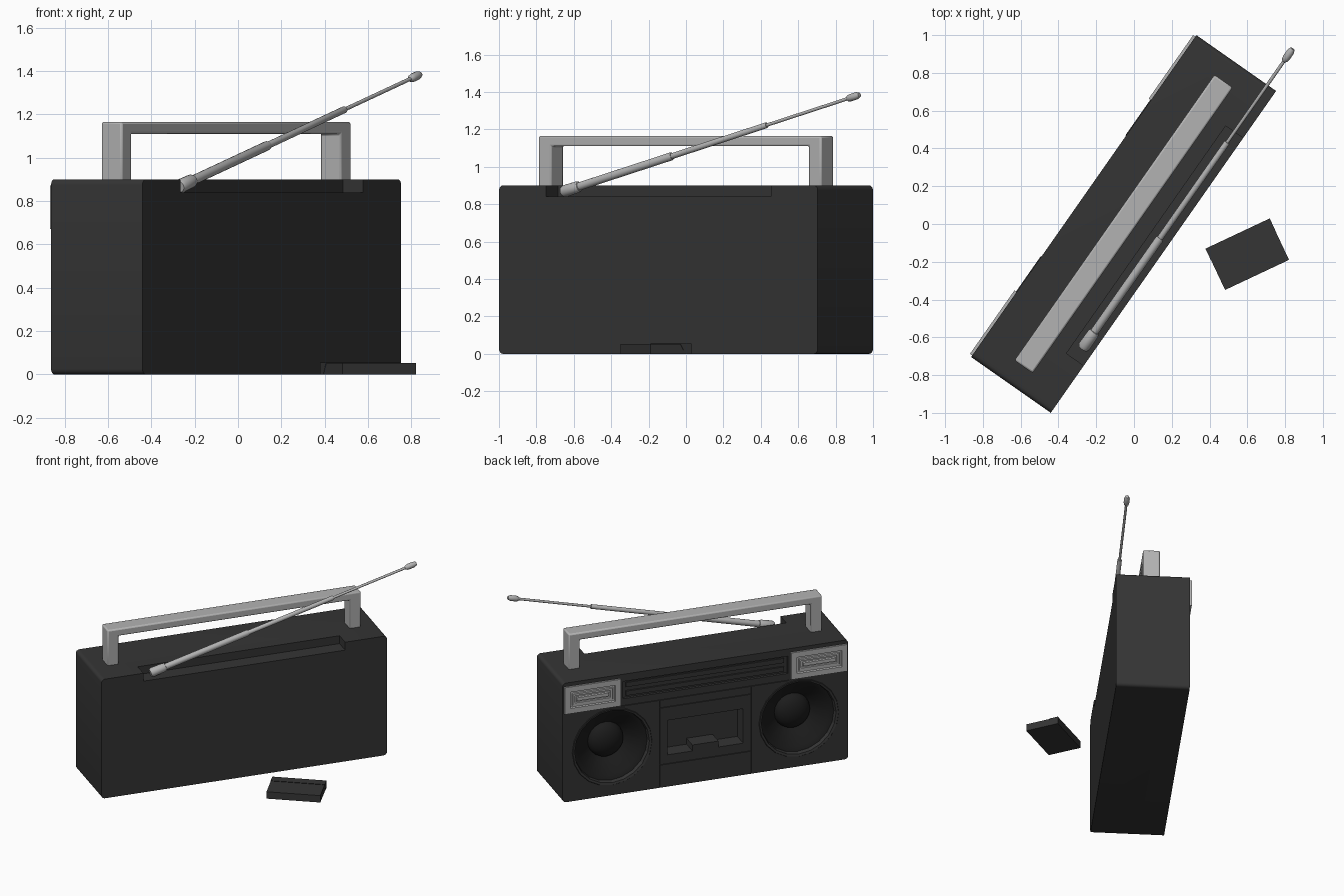
import bpy, bmesh, math
from mathutils import Matrix, Vector

if "Cube" in bpy.data.objects:
    bpy.data.objects.remove(bpy.data.objects["Cube"])

# Radio is modelled square-on (speakers face +y), then turned 55 degrees
TURN = Matrix.Translation((-0.055, 0, 0)) @ Matrix.Rotation(math.radians(55), 4, 'Z')
FRONT = 0.2575


def material(name, v):
    m = bpy.data.materials.new(name)
    m.diffuse_color = (v, v, v, 1)
    m.use_nodes = True
    m.node_tree.nodes["Principled BSDF"].inputs["Base Color"].default_value = m.diffuse_color
    return m


DARK = material("dark_plastic", 0.035)
BLACK = material("black_cone", 0.012)
SILVER = material("silver", 0.45)


def finish(name, bm, mat=None, matrix=TURN, smooth=False):
    bmesh.ops.remove_doubles(bm, verts=bm.verts, dist=1e-5)
    bmesh.ops.recalc_face_normals(bm, faces=bm.faces)
    me = bpy.data.meshes.new(name)
    bm.to_mesh(me)
    bm.free()
    ob = bpy.data.objects.new(name, me)
    bpy.context.collection.objects.link(ob)
    ob.matrix_world = matrix
    if mat:
        me.materials.append(mat)
    if smooth:
        bpy.ops.object.select_all(action='DESELECT')
        ob.select_set(True)
        bpy.context.view_layer.objects.active = ob
        bpy.ops.object.shade_smooth_by_angle(angle=math.radians(35))
    return ob


def prism(name, pts, y0, y1, mat=None, matrix=TURN, smooth=False):
    """Extrude an x/z outline along y."""
    bm = bmesh.new()
    a = [bm.verts.new((x, y0, z)) for x, z in pts]
    b = [bm.verts.new((x, y1, z)) for x, z in pts]
    bm.faces.new(a)
    bm.faces.new(b)
    for i in range(len(pts)):
        j = (i + 1) % len(pts)
        bm.faces.new((a[i], a[j], b[j], b[i]))
    return finish(name, bm, mat, matrix, smooth)


def rect(x0, x1, z0, z1):
    return [(x0, z0), (x1, z0), (x1, z1), (x0, z1)]


def rounded(x0, x1, z0, z1, r, n=4):
    pts = []
    for k, (cx, cz) in enumerate(rect(x0 + r, x1 - r, z0 + r, z1 - r)):
        for i in range(n + 1):
            a = math.pi * (1 + k / 2 + i / n / 2)
            pts.append((cx + r * math.cos(a), cz + r * math.sin(a)))
    return pts


def lathe(name, profile, matrix, sides, mat, smooth=True):
    """Revolve (radius, height) points about local z."""
    bm = bmesh.new()
    rings = [[bm.verts.new((r * math.cos(2 * math.pi * i / sides),
                            r * math.sin(2 * math.pi * i / sides), h))
              for i in range(sides)] for r, h in profile]
    for p, q in zip(rings, rings[1:]):
        for i in range(sides):
            j = (i + 1) % sides
            bm.faces.new((p[i], p[j], q[j], q[i]))
    return finish(name, bm, mat, matrix, smooth)


def stepped_panel(name, x0, x1, z0, z1, steps, mat):
    """Nested rectangles given as (inset, y), closed by the last one."""
    bm = bmesh.new()
    rings = [[bm.verts.new((x, y, z)) for x, z in rect(x0 + d, x1 - d, z0 + d, z1 - d)]
             for d, y in steps]
    for p, q in zip(rings, rings[1:]):
        for i in range(4):
            j = (i + 1) % 4
            bm.faces.new((p[i], p[j], q[j], q[i]))
    bm.faces.new(rings[-1])
    bm.faces.new(rings[0])
    return finish(name, bm, mat)


def cut(target, cutter):
    cutter.hide_render = True
    cutter.hide_viewport = False
    cutter.display_type = 'WIRE'
    m = target.modifiers.new(cutter.name, 'BOOLEAN')
    m.operation, m.solver, m.object = 'DIFFERENCE', 'EXACT', cutter


# Cabinet with rounded end edges
body = prism("cabinet", rounded(-1.04, 1.04, 0, 0.9, 0.025), -FRONT, FRONT, DARK, smooth=True)

# Antenna trough in the rear top edge
cut(body, prism("trough_cutter", rect(-0.735, 0.735, 0.84, 1), -0.4, -0.145))
# Tape window with a tab at its lower edge
window = [(-0.275, 0.24), (-0.095, 0.24), (-0.095, 0.285), (0.095, 0.285),
          (0.095, 0.24), (0.275, 0.24), (0.275, 0.5), (-0.275, 0.5)]
cut(body, prism("window_cutter", window, 0.14, 0.4, BLACK))
# Tuning dial recess
cut(body, prism("dial_cutter", rect(-0.6, 0.6, 0.715, 0.845), FRONT - 0.02, 0.4))
# Panel seams
w = 0.004
seams = [rect(-0.61, 0.61, 0.66, 0.66 + w), rect(-0.331, 0.331, 0.6, 0.6 + w),
         rect(-0.331, 0.331, 0.17, 0.17 + w),
         rect(-0.335, -0.335 + w, -0.1, 0.6595), rect(0.331, 0.335, -0.1, 0.6595)]
for i, s in enumerate(seams):
    cut(body, prism(f"seam_cutter_{i}", s, FRONT - 0.008, 0.4))

# Dial strip and bars
for i, z in enumerate((0.73, 0.795)):
    prism(f"dial_bar_{i}", rect(-0.575, 0.575, z, z + 0.035), FRONT - 0.022, FRONT - 0.008, DARK)

# Speakers and silver meter plates, one at each side
for side, s in (("right", -1), ("left", 1)):
    at = TURN @ Matrix.Translation((0.68 * s, FRONT, 0.366)) @ Matrix.Rotation(-math.pi / 2, 4, 'X')
    cut(body, lathe(f"speaker_cutter_{side}", [(0, -0.17), (0.285, -0.17), (0.285, 0.1), (0, 0.1)],
                    at, 20, BLACK, False))
    lathe(f"speaker_rim_{side}", [(0.284, -0.03), (0.291, 0.0), (0.288, 0.004), (0.272, 0.0), (0.266, -0.03)],
          at, 20, DARK, False)
    lathe(f"speaker_cone_{side}", [(0.284, -0.025), (0.265, -0.03), (0.235, -0.045), (0.125, -0.14)],
          at, 20, BLACK)
    lathe(f"speaker_dome_{side}", [(0.13 * math.cos(a), -0.14 + 0.075 * math.sin(a))
                                   for a in (math.pi / 2 * k / 5 for k in range(6))], at, 20, BLACK)
    a, b = sorted((0.62 * s, 1.03 * s))
    stepped_panel(f"meter_plate_{side}", a, b, 0.67, 0.872,
                  [(0, 0.25), (0, 0.272), (0.04, 0.272), (0.044, 0.26), (0.056, 0.26), (0.06, 0.268),
                   (0.074, 0.268), (0.077, 0.259), (0.086, 0.259), (0.089, 0.272)], SILVER)

# Carrying handle
outline = [(-0.923, 0.88), (-0.84, 0.88), (-0.84, 1.11), (0.84, 1.11),
           (0.84, 0.88), (0.923, 0.88), (0.923, 1.165), (-0.923, 1.165)]
handle = prism("handle", outline, -0.059, 0.059, SILVER, smooth=True)
bev = handle.modifiers.new("soft_edges", 'BEVEL')
bev.width, bev.segments = 0.01, 2

# Telescopic antenna
tilt = math.atan2(0.52, 1.942)
aerial = TURN @ Matrix.Translation((-0.664, -0.201, 0.866)) @ Matrix.Rotation(math.pi / 2 - tilt, 4, 'Y')
lathe("antenna", [(0, 0), (0.026, 0), (0.033, 0.015), (0.031, 0.1), (0.027, 0.112), (0.022, 0.114),
                  (0.022, 0.73), (0.019, 0.74), (0.016, 0.74), (0.016, 1.375), (0.014, 1.38),
                  (0.009, 1.38), (0.009, 1.92), (0.017, 1.93), (0.02, 1.945), (0.02, 1.985),
                  (0.013, 2.005), (0, 2.008)], aerial, 16, SILVER)

# Loose tape on the ground: main block and thicker head with a slanted joint
tape = Matrix.Translation((0.60, -0.16, 0)) @ Matrix.Rotation(math.radians(25.2), 4, 'Z') \
    @ Matrix.Rotation(math.pi / 2, 4, 'Z')
prism("tape_block", [(-0.121, 0), (0.085, 0), (0.055, 0.052), (-0.121, 0.052)], -0.187, 0.187, DARK, tape)
prism("tape_head", [(0.085, 0), (0.121, 0), (0.121, 0.055), (0.055, 0.055)], -0.188, 0.188, DARK, tape)
